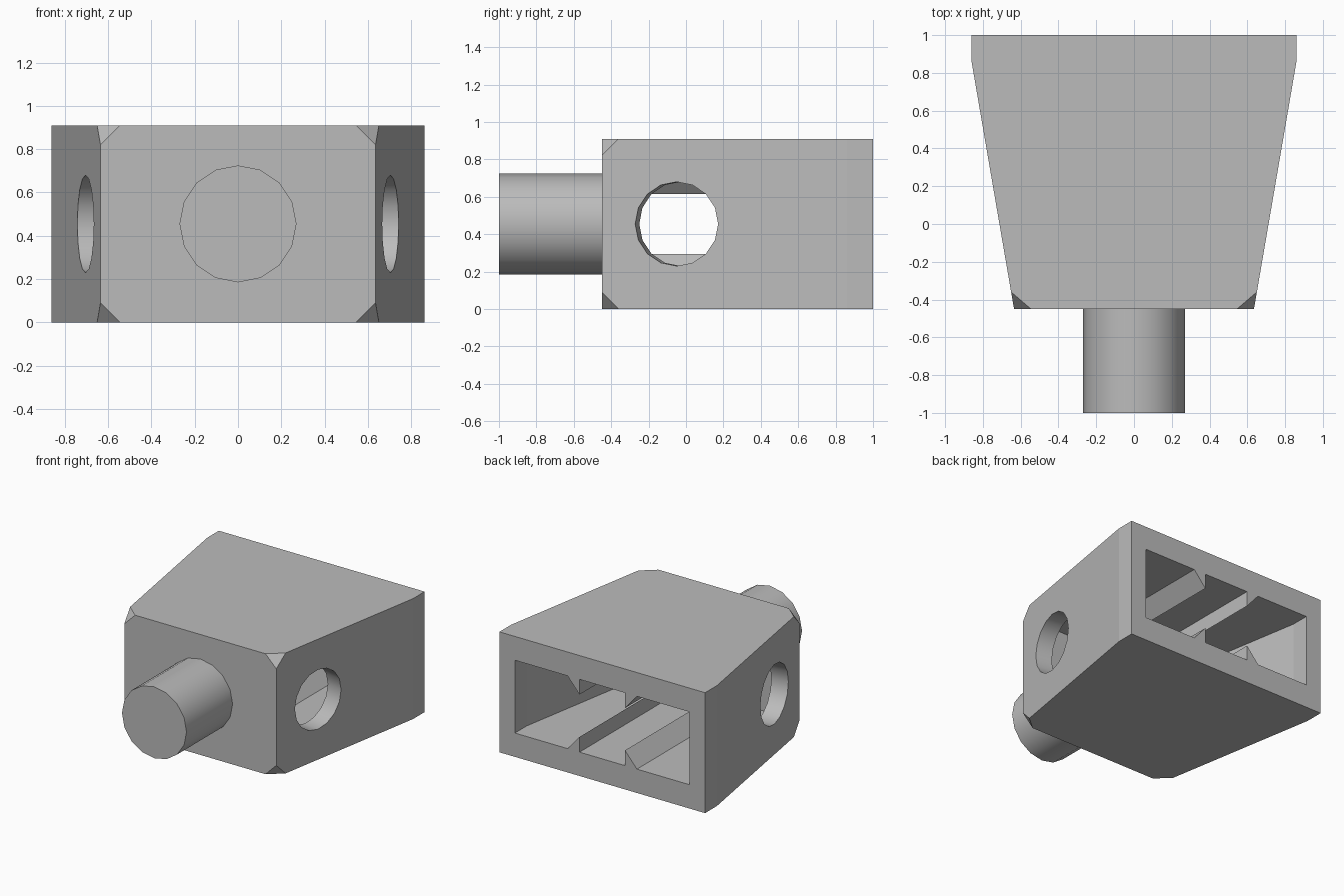
import bpy, bmesh, math
from mathutils import Matrix

if "Cube" in bpy.data.objects:
    bpy.data.objects.remove(bpy.data.objects["Cube"], do_unlink=True)

H = 0.91            # body height
MID = H / 2
TAPER = 0.172       # side wall slope, x per y

grey = bpy.data.materials.new("plain grey")
grey.use_nodes = True
grey.diffuse_color = (0.5, 0.5, 0.5, 1)
grey.node_tree.nodes["Principled BSDF"].inputs["Base Color"].default_value = (0.5, 0.5, 0.5, 1)


def make_object(name, bm):
    bmesh.ops.recalc_face_normals(bm, faces=bm.faces)
    mesh = bpy.data.meshes.new(name)
    bm.to_mesh(mesh)
    bm.free()
    ob = bpy.data.objects.new(name, mesh)
    bpy.context.collection.objects.link(ob)
    mesh.materials.append(grey)
    return ob


def hull(name, points):
    """Convex solid around the points, with flat areas merged."""
    bm = bmesh.new()
    for p in points:
        bm.verts.new(p)
    bmesh.ops.convex_hull(bm, input=bm.verts)
    bmesh.ops.dissolve_limit(bm, angle_limit=0.02, verts=bm.verts, edges=bm.edges)
    return make_object(name, bm)


def cylinder(name, radius, length, matrix):
    bm = bmesh.new()
    bmesh.ops.create_cone(bm, cap_ends=True, segments=16, radius1=radius,
                          radius2=radius, depth=length, matrix=matrix)
    for f in bm.faces:
        f.smooth = len(f.verts) == 4
    return make_object(name, bm)


def cut(target, cutter):
    """Subtract the cutter from the target and discard it."""
    mod = target.modifiers.new("cut", 'BOOLEAN')
    mod.operation, mod.solver, mod.object = 'DIFFERENCE', 'EXACT', cutter
    bpy.context.view_layer.objects.active = target
    bpy.ops.object.modifier_apply(modifier=mod.name)
    bpy.data.objects.remove(cutter, do_unlink=True)


# Tapered body with its four front corners cut off
C = 0.09
points = []
for sx in (-1, 1):
    for top in (False, True):
        z = H if top else 0
        z_in = H - C if top else C
        points += [(sx * 0.86, 1, z), (sx * 0.86, 0.86, z),
                   (sx * (0.635 + C * TAPER), -0.45 + C, z),
                   (sx * (0.635 - C), -0.45, z),
                   (sx * 0.635, -0.45, z_in)]
body = hull("tapered_body", points)

# Cavity open at the back, its side walls following the body
cavity = hull("cavity_cutter", [
    (sx * x, y, z) for sx in (-1, 1) for z in (0.18, 0.73)
    for x, y in ((0.73, 1.1), (0.73, 0.86), (0.73 - 1.13 * TAPER, -0.27))])

# Wedge rails along the cavity floor and ceiling
for sx in (-1, 1):
    for sz in (-1, 1):
        cut(cavity, hull("rail_cutter", [
            (sx * x, y, MID + sz * z) for y in (-0.4, 1.2)
            for x, z in ((0.19, 0.16), (0.29, 0.275), (0.29, 0.35), (0.19, 0.35))]))
cut(body, cavity)

# Round holes square to the sloping side walls
for sx in (-1, 1):
    m = (Matrix.Translation((sx * 0.704, -0.05, MID))
         @ Matrix.Rotation(-sx * math.atan(TAPER), 4, 'Z')
         @ Matrix.Rotation(math.pi / 2, 4, 'Y'))
    cut(body, cylinder("hole_cutter", 0.225, 0.4, m))

# Round peg at the front
peg = cylinder("front_peg", 0.27, 0.6, Matrix.Translation((0, -0.7, MID))
               @ Matrix.Rotation(math.pi / 2, 4, 'X'))
bpy.ops.object.select_all(action='DESELECT')
peg.select_set(True)
bpy.context.view_layer.objects.active = peg
bpy.ops.object.shade_smooth_by_angle(angle=math.radians(30))
